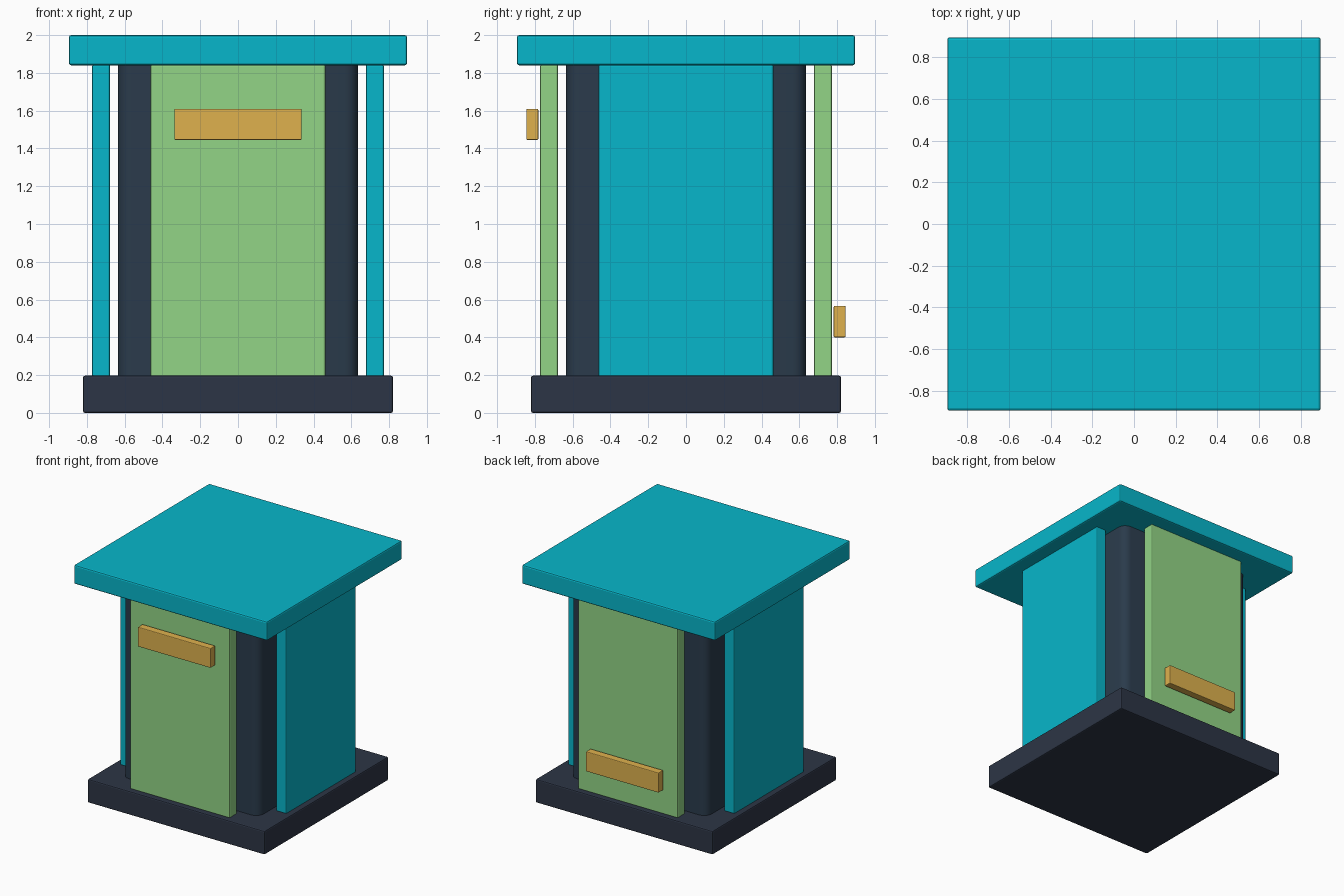
import bpy, bmesh
from mathutils import Vector

if "Cube" in bpy.data.objects:
    bpy.data.objects.remove(bpy.data.objects["Cube"])


def material(name, rgb):
    m = bpy.data.materials.new(name)
    m.diffuse_color = (*[c ** 2.2 for c in rgb], 1)
    m.use_nodes = True
    m.node_tree.nodes["Principled BSDF"].inputs["Base Color"].default_value = m.diffuse_color
    return m


cyan = material("cyan", (0.06, 0.71, 0.79))
green = material("green", (0.57, 0.83, 0.52))
slate = material("slate", (0.18, 0.24, 0.30))
charcoal = material("charcoal", (0.19, 0.22, 0.28))
ochre = material("ochre", (0.87, 0.69, 0.31))


def box(name, lo, hi, mat, bevel, segments=1, vertical_only=False):
    lo, hi = Vector(lo), Vector(hi)
    bm = bmesh.new()
    bmesh.ops.create_cube(bm, size=1)
    for v in bm.verts:
        v.co = Vector([c * s for c, s in zip(v.co, hi - lo)])
    edges = [e for e in bm.edges if not vertical_only
             or abs(e.verts[0].co.z - e.verts[1].co.z) > 0.01]
    bmesh.ops.bevel(bm, geom=edges, offset=bevel, segments=segments,
                    profile=0.5, affect='EDGES')
    me = bpy.data.meshes.new(name)
    bm.to_mesh(me)
    bm.free()
    me.materials.append(mat)
    ob = bpy.data.objects.new(name, me)
    ob.location = (lo + hi) / 2
    bpy.context.collection.objects.link(ob)
    return ob


# Plinth, rounded-corner body and flat roof
box("base", (-0.82, -0.82, 0), (0.82, 0.82, 0.197), charcoal, 0.01, 2)
body = box("body", (-0.635, -0.635, 0.19), (0.635, 0.635, 1.845), slate,
           0.07, 4, True)
for p in body.data.polygons:
    p.use_smooth = abs(p.normal.z) < 0.5
box("roof", (-0.895, -0.895, 1.84), (0.895, 0.895, 2.0), cyan, 0.012, 2)

# Freestanding wall panels on all four sides
for s, fb, side in ((-1, "front", "left"), (1, "back", "right")):
    y0, y1 = sorted((s * 0.677, s * 0.772))
    box(fb + "_panel", (-0.463, y0, 0.19), (0.463, y1, 1.845), green, 0.01, 2)
    box(side + "_panel", (y0, -0.463, 0.19), (y1, 0.463, 1.845), cyan, 0.01, 2)

# Handle bars: high on the front, low on the back
box("front_bar", (-0.337, -0.845, 1.445), (0.337, -0.782, 1.61), ochre, 0.006, 2)
box("back_bar", (-0.337, 0.782, 0.40), (0.337, 0.845, 0.567), ochre, 0.006, 2)
